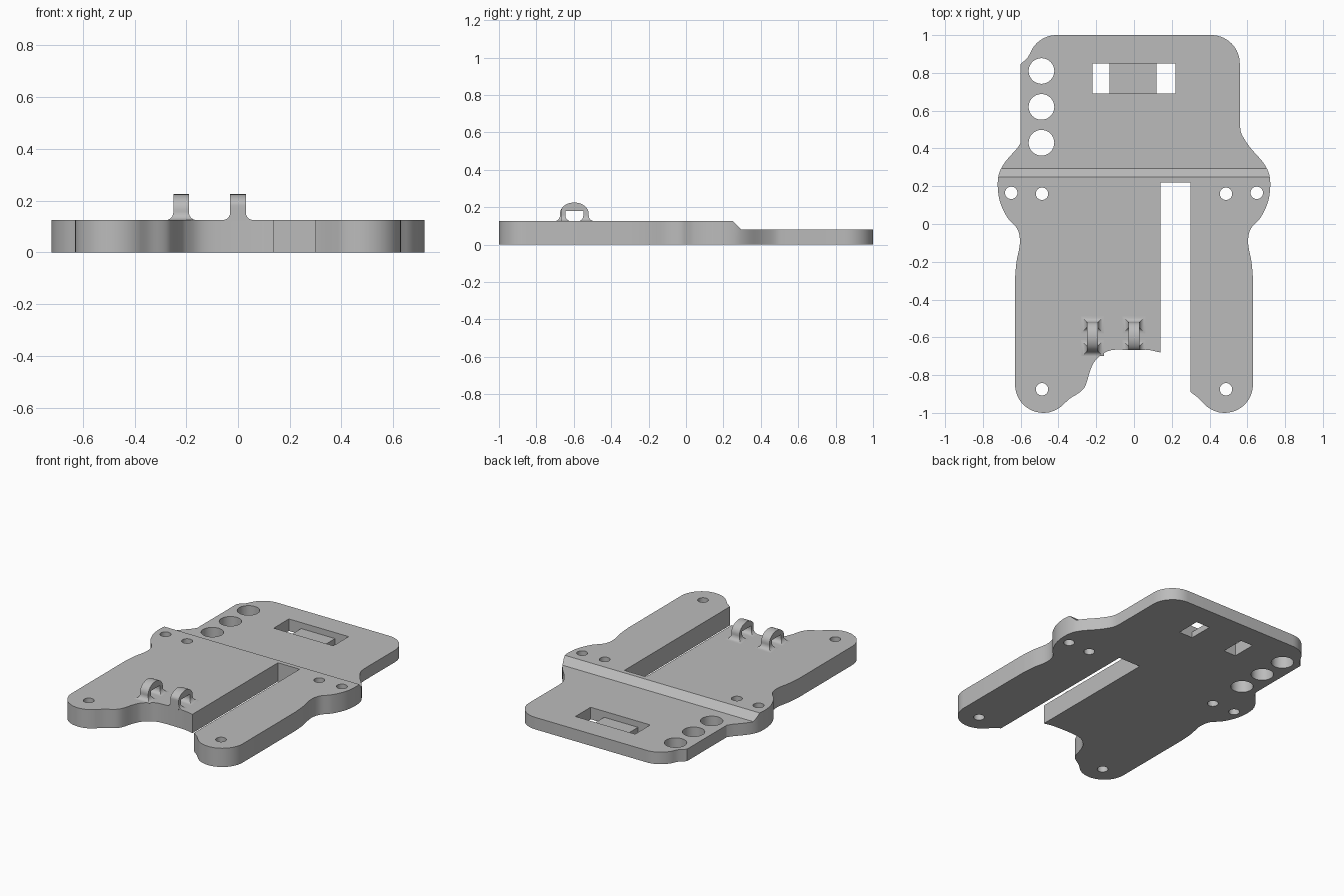
import bpy, bmesh, math
from mathutils import Vector

if "Cube" in bpy.data.objects:
    bpy.data.objects.remove(bpy.data.objects["Cube"])

grey = bpy.data.materials.new("plain grey")
grey.use_nodes = True
grey.diffuse_color = (0.5, 0.5, 0.5, 1)
grey.node_tree.nodes["Principled BSDF"].inputs["Base Color"].default_value = (0.5, 0.5, 0.5, 1)

TOP, LOW = 0.125, 0.08      # thick front deck, thin rear deck


def finish(bm, name):
    bmesh.ops.recalc_face_normals(bm, faces=bm.faces)
    mesh = bpy.data.meshes.new(name)
    bm.to_mesh(mesh)
    bm.free()
    mesh.materials.append(grey)
    obj = bpy.data.objects.new(name, mesh)
    bpy.context.collection.objects.link(obj)
    return obj


def extrude(bm, pts, move):
    """Add a closed polygon swept along a vector."""
    face = bm.faces.new([bm.verts.new(p) for p in pts])
    out = bmesh.ops.extrude_face_region(bm, geom=[face], use_keep_orig=True)
    verts = [g for g in out["geom"] if isinstance(g, bmesh.types.BMVert)]
    bmesh.ops.translate(bm, verts=verts, vec=move)


def arc(cx, cy, r, start, end, n=14):
    angles = [math.radians(start + (end - start) * i / n) for i in range(n + 1)]
    return [(cx + r * math.cos(a), cy + r * math.sin(a)) for a in angles]


def spline(pts, n=5):
    """Smooth curve through the points."""
    p = [Vector(q) for q in pts]
    p = [2 * p[0] - p[1]] + p + [2 * p[-1] - p[-2]]
    out = []
    for a, b, c, d in zip(p, p[1:], p[2:], p[3:]):
        for i in range(n):
            t = i / n
            out.append(0.5 * (2 * b + (c - a) * t + (2 * a - 5 * b + 4 * c - d) * t * t
                              + (3 * b - a - 3 * c + d) * t ** 3))
    return [tuple(v) for v in out] + [tuple(pts[-1])]


# Plate outline, counterclockwise from the right leg
waist = [(0.63, -0.29), (0.622, -0.2), (0.604, -0.1), (0.618, -0.026), (0.672, 0.037),
         (0.713, 0.13), (0.72, 0.24), (0.69, 0.317), (0.615, 0.405)]
notch = [(-0.384, -0.965), (-0.34, -0.925), (-0.265, -0.87), (-0.23, -0.77), (-0.197, -0.715),
         (-0.12, -0.668), (0.055, -0.665), (0.14, -0.68)]
outline = arc(-0.48, -0.85, 0.15, 180, 310)
outline += spline(notch)[1:]
outline += [(0.14, 0.22), (0.30, 0.22), (0.30, -0.89), (0.34, -0.92)]
outline += arc(0.48, -0.85, 0.15, 230, 360)
outline += spline(waist + [(0.57, 0.476), (0.56, 0.53)])
outline += arc(0.41, 0.85, 0.15, 0, 90)
outline += arc(-0.41, 0.85, 0.15, 90, 160)
outline += [(-0.565, 0.878), (-0.60, 0.847), (-0.60, 0.43)]
outline += [(-x, y) for x, y in reversed(spline(waist))]

bm = bmesh.new()
extrude(bm, [(x, y, 0) for x, y in outline], (0, 0, TOP))
plate = finish(bm, "base_plate")


def cut(pts, move):
    bm = bmesh.new()
    extrude(bm, pts, move)
    cutter = finish(bm, "cutter")
    cutter.hide_render = True
    mod = plate.modifiers.new("cut", "BOOLEAN")
    mod.operation, mod.solver, mod.object = "DIFFERENCE", "EXACT", cutter
    bpy.context.view_layer.objects.active = plate
    bpy.ops.object.modifier_apply(modifier=mod.name)
    bpy.data.objects.remove(cutter)


def cut_box(x0, x1, y0, y1, z):
    cut([(x0, y0, z), (x1, y0, z), (x1, y1, z), (x0, y1, z)], (0, 0, 1))


def cut_hole(x, y, r):
    cut([(px, py, -0.1) for px, py in arc(x, y, r, 0, 360, 32)[:-1]], (0, 0, 1))


# Sloped step down to the rear deck
cut([(-1, 0.25, TOP), (-1, 0.25, 0.3), (-1, 1.2, 0.3), (-1, 1.2, LOW), (-1, 0.295, LOW)], (2, 0, 0))

# Strap slot: shallow pocket with a bridge between two openings
cut_box(-0.22, 0.22, 0.69, 0.85, 0.04)
cut_box(-0.22, -0.13, 0.69, 0.85, -0.1)
cut_box(0.12, 0.22, 0.69, 0.85, -0.1)

# Three large holes and six screw holes
for y in (0.81, 0.62, 0.43):
    cut_hole(-0.49, y, 0.068)
for side in (-1, 1):
    for x, y in ((0.65, 0.165), (0.487, 0.16), (0.487, -0.875)):
        cut_hole(side * x, y, 0.033)


def tie_loop(name, x, front):
    """Arched loop standing on two flared feet; front limits how far it reaches."""
    yc, half, r = -0.597, 0.03, 0.03
    bm = bmesh.new()
    arch = [(yc + 0.077 * math.cos(a), 0.165 + 0.06 * math.sin(a))
            for a in (math.pi * i / 20 for i in range(21))]
    hole = [(yc - 0.048, 0.12), (yc - 0.048, 0.18), (yc + 0.048, 0.18), (yc + 0.048, 0.12)]
    profile = [(yc + 0.077, 0.12)] + arch + [(yc - 0.077, 0.12)] + hole
    extrude(bm, [(x - half, y, z) for y, z in profile], (2 * half, 0, 0))
    for side in (-1, 1):
        rings = []
        for i in range(7):
            a = math.pi / 2 * i / 6
            f, z = r * (1 - math.sin(a)), TOP + r * (1 - math.cos(a))
            y0, y1 = yc + side * 0.0625 - 0.0145 - f, yc + side * 0.0625 + 0.0145 + f
            rings.append([bm.verts.new(c) for c in (
                (x - half - f, y0, z), (x + half + f, y0, z),
                (x + half + f, y1, z), (x - half - f, y1, z))])
        for lo, hi in zip(rings, rings[1:]):
            for k in range(4):
                bm.faces.new((lo[k], lo[k - 3], hi[k - 3], hi[k]))
        bm.faces.new(rings[0])
        bm.faces.new(rings[-1])
    for v in bm.verts:
        v.co.y = max(v.co.y, front)
    return finish(bm, name)


loops = [tie_loop("right_tie_loop", -0.22, -0.7), tie_loop("left_tie_loop", 0.0, -0.667)]

for obj in [plate] + loops:
    bpy.ops.object.select_all(action="DESELECT")
    obj.select_set(True)
    bpy.context.view_layer.objects.active = obj
    bpy.ops.object.shade_smooth_by_angle(angle=math.radians(30))
